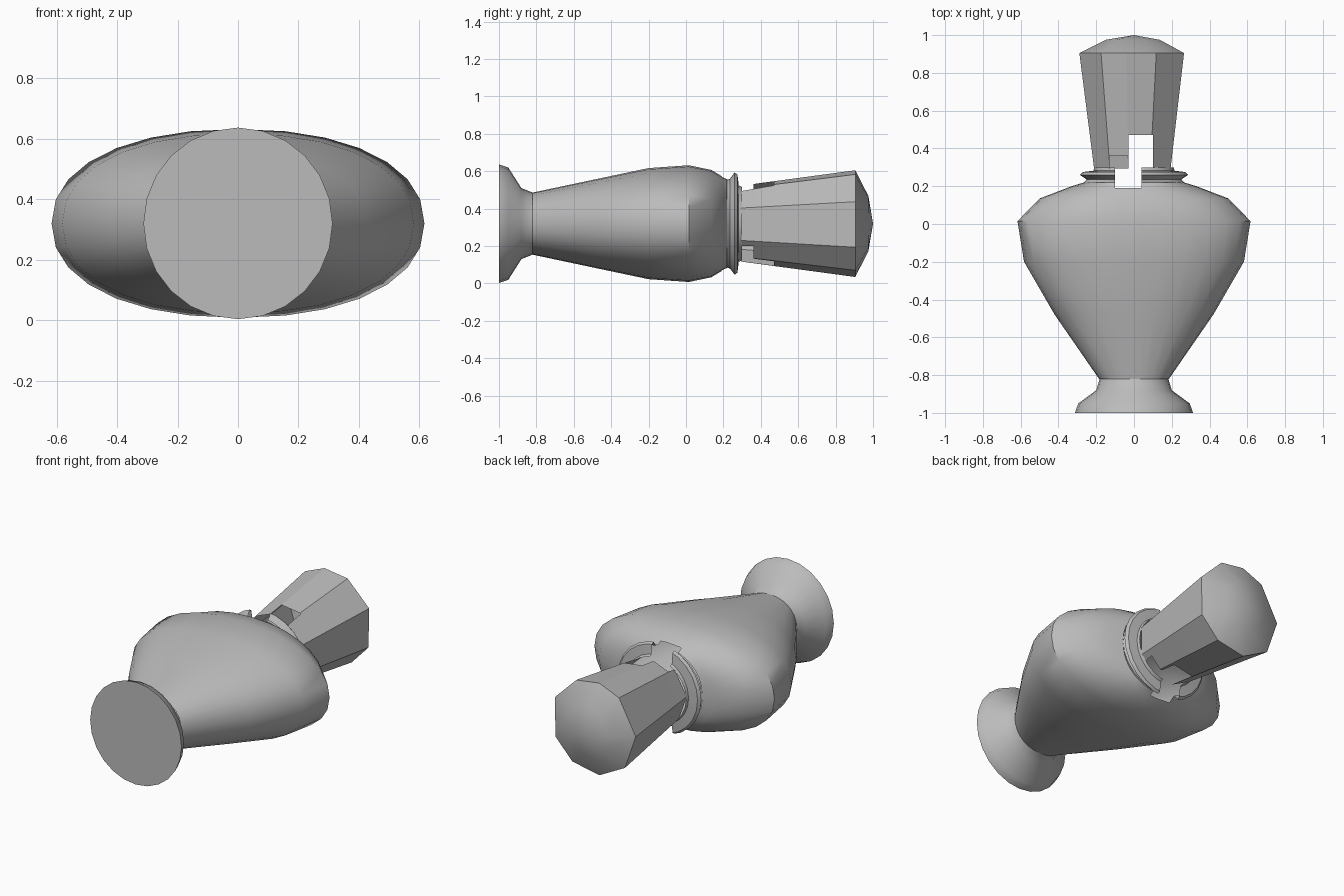
import bpy, bmesh, math
from mathutils import Vector

if "Cube" in bpy.data.objects:
    bpy.data.objects.remove(bpy.data.objects["Cube"], do_unlink=True)

AXIS_Z = 0.32

grey = bpy.data.materials.new("warm grey")
grey.use_nodes = True
colour = (0.5, 0.5, 0.5, 1)
grey.diffuse_color = colour
grey.node_tree.nodes["Principled BSDF"].inputs["Base Color"].default_value = colour


def even_angles(n):
    return [360 * i / n for i in range(n)]


def loft(rings, angles, power=2.0, cap_start=False, cap_end=False):
    """Skin elliptical rings (y, half width, half height) along y."""
    bm = bmesh.new()
    loops = []
    for y, rx, rz in rings:
        loop = []
        for a in angles:
            c, s = math.cos(math.radians(a)), math.sin(math.radians(a))
            x = math.copysign(abs(c) ** (2 / power), c) * rx
            z = math.copysign(abs(s) ** (2 / power), s) * rz
            loop.append(bm.verts.new((x, y, AXIS_Z + z)))
        loops.append(loop)
    n = len(angles)
    for a, b in zip(loops, loops[1:]):
        for i in range(n):
            j = (i + 1) % n
            bm.faces.new((a[i], b[i], b[j], a[j]))
    if cap_start:
        bm.faces.new(loops[0])
    if cap_end:
        tip = bm.verts.new((0, 1.0, AXIS_Z))
        for i in range(n):
            bm.faces.new((loops[-1][i], tip, loops[-1][(i + 1) % n]))
    bmesh.ops.recalc_face_normals(bm, faces=bm.faces)
    return bm


def split(bm, axis, value):
    """Cut the mesh along one axis-aligned plane."""
    no, co = Vector((0, 0, 0)), Vector((0, 0, 0))
    no[axis], co[axis] = 1, value
    geom = bm.verts[:] + bm.edges[:] + bm.faces[:]
    bmesh.ops.bisect_plane(bm, geom=geom, plane_co=co, plane_no=no)


def remove(bm, rule):
    doomed = [f for f in bm.faces if rule(f.calc_center_median())]
    bmesh.ops.delete(bm, geom=doomed, context="FACES")


def finish(bm, name, angle):
    mesh = bpy.data.meshes.new(name)
    bm.to_mesh(mesh)
    bm.free()
    ob = bpy.data.objects.new(name, mesh)
    bpy.context.collection.objects.link(ob)
    mesh.materials.append(grey)
    bpy.ops.object.select_all(action="DESELECT")
    ob.select_set(True)
    bpy.context.view_layer.objects.active = ob
    bpy.ops.object.shade_smooth_by_angle(angle=math.radians(angle))


# Round flared foot
foot = loft([(-1, .313, .317), (-.95, .295, .3), (-.88, .2, .19), (-.82, .182, .166)],
            even_angles(24), cap_start=True)
finish(foot, "foot", 40)

# Flattened bottle body with an open mouth
body = loft([(-.82, .185, .166), (-.48, .42, .238), (-.2, .582, .297), (.015, .617, .312),
             (.135, .5, .287), (.2, .33, .248), (.22, .265, .24)],
            even_angles(28), power=2.2)
for x in (-.1, .04):
    split(body, 0, x)
split(body, 1, .19)
remove(body, lambda c: -.1 < c.x < .04 and c.y > .19)
finish(body, "body", 45)

# Broken collar lip around the mouth
collar = loft([(.22, .265, .24), (.235, .25, .245), (.26, .287, .278),
               (.275, .272, .268), (.282, .215, .21), (.3, .21, .2)], even_angles(24))
for x in (-.1, .04):
    split(collar, 0, x)
remove(collar, lambda c: -.1 < c.x < .04)
finish(collar, "collar", 30)

# Faceted stopper with a shallow dome, broken open at its narrow end
facets = [24, 66, 98, 127, 176, 222, 262, 300, 334]
stopper = loft([(.295, .212, .205), (.905, .29, .288)], facets)
for x in (-.13, -.03, .1):
    split(stopper, 0, x)
for y in (.36, .47):
    split(stopper, 1, y)
split(stopper, 2, .2)


def broken(c):
    slot = -.03 < c.x < .1 and c.y < .47
    top_gap = -.13 < c.x < .1 and c.y < .36 and c.z > AXIS_Z
    low_gap = c.x > -.03 and c.y < .36 and c.z < .2
    return slot or top_gap or low_gap


remove(stopper, broken)
finish(stopper, "stopper", 15)
dome = loft([(.905, .29, .288), (.975, .15, .15)], facets, cap_end=True)
finish(dome, "stopper_dome", 50)
